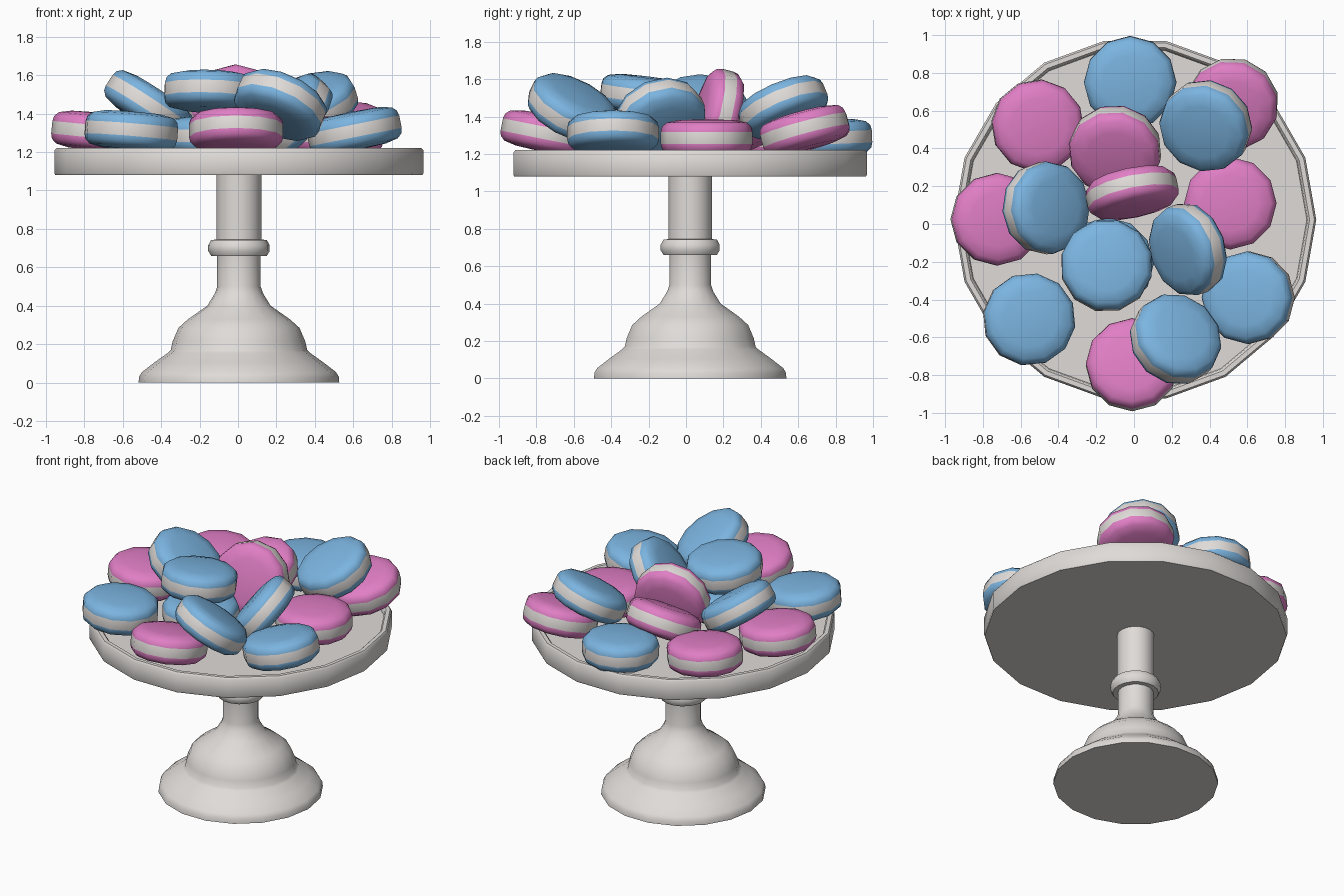
import bpy, bmesh, math
from mathutils import Vector

if "Cube" in bpy.data.objects:
    bpy.data.objects.remove(bpy.data.objects["Cube"])


def material(name, rgb):
    m = bpy.data.materials.new(name)
    m.diffuse_color = (*rgb, 1)
    m.use_nodes = True
    m.node_tree.nodes["Principled BSDF"].inputs["Base Color"].default_value = m.diffuse_color
    return m


CREAM = material("cream white", (0.74, 0.71, 0.69))
BLUE = material("sky blue", (0.20, 0.46, 0.75))
PINK = material("candy pink", (0.75, 0.21, 0.56))


def lathe(name, profile, sides, mats, rule=None, sharp=40):
    """Revolve (radius, z) points; rule(z) picks the material of each face."""
    bm = bmesh.new()
    rings = []
    for r, z in profile:
        if r == 0:
            rings.append([bm.verts.new((0, 0, z))] * sides)
        else:
            rings.append([bm.verts.new((r * math.cos(2 * math.pi * i / sides),
                                        r * math.sin(2 * math.pi * i / sides), z))
                          for i in range(sides)])
    for a, b in zip(rings, rings[1:]):
        for i in range(sides):
            j = (i + 1) % sides
            corners = list(dict.fromkeys((a[i], a[j], b[j], b[i])))
            f = bm.faces.new(corners)
            f.smooth = True
            if rule:
                f.material_index = rule(f.calc_center_median().z)
    bmesh.ops.recalc_face_normals(bm, faces=bm.faces)
    me = bpy.data.meshes.new(name)
    bm.to_mesh(me)
    bm.free()
    for m in mats:
        me.materials.append(m)
    me.set_sharp_from_angle(angle=math.radians(sharp))
    ob = bpy.data.objects.new(name, me)
    bpy.context.collection.objects.link(ob)
    return ob


# pedestal: stepped foot, bell, stem and collar
foot = lathe("pedestal", [
    (0, 0), (0.522, 0), (0.52, 0.03), (0.505, 0.055), (0.44, 0.105), (0.37, 0.155),
    (0.355, 0.17), (0.345, 0.215), (0.315, 0.285), (0.265, 0.33), (0.165, 0.40),
    (0.125, 0.465), (0.113, 0.50), (0.113, 0.66), (0.145, 0.66), (0.16, 0.685),
    (0.16, 0.715), (0.145, 0.742), (0.117, 0.745), (0.117, 1.09), (0, 1.09)], 18, [CREAM])

# plate with a low raised rim
plate = lathe("plate", [
    (0, 1.08), (0.955, 1.08), (0.96, 1.09), (0.96, 1.208), (0.95, 1.22),
    (0.925, 1.22), (0.915, 1.21), (0.91, 1.18), (0, 1.18)], 18, [CREAM])
for ob in (foot, plate):
    ob.location = (0.005, 0.0225, 0)

# sandwich biscuits: colour, centre, direction of the top face
half = [(0.245, 0.033), (0.238, 0.06), (0.215, 0.082), (0.15, 0.096), (0, 0.101)]
shape = [(r, -z) for r, z in reversed(half)] + half
biscuits = [
    # lower layer
    (PINK, (-0.725, 0.025, 1.305), (0.1, 0, 1)),
    (PINK, (-0.51, 0.52, 1.29), (0.07, -0.05, 1)),
    (BLUE, (-0.02, 0.75, 1.285), (0, -0.04, 1)),
    (PINK, (0.52, 0.635, 1.325), (-0.08, -0.27, 1)),
    (PINK, (0.51, 0.11, 1.285), (0, 0, 1)),
    (BLUE, (0.605, -0.39, 1.31), (-0.2, 0, 1)),
    (PINK, (-0.01, -0.745, 1.31), (0, 0.2, 1)),
    (BLUE, (-0.555, -0.505, 1.31), (0.08, 0.03, 1)),
    (BLUE, (-0.14, -0.21, 1.285), (0, 0, 1)),
    # upper layer, leaning on the others
    (PINK, (-0.1, 0.39, 1.36), (-0.1, -0.5, 1)),
    (PINK, (-0.01, 0.165, 1.41), (0.2, -0.95, 0.25)),
    (BLUE, (-0.465, 0.085, 1.44), (0.65, 0.05, 1)),
    (BLUE, (-0.145, -0.22, 1.515), (0.03, 0.12, 1)),
    (BLUE, (0.285, -0.135, 1.385), (-1, -0.35, 0.85)),
    (BLUE, (0.22, -0.61, 1.445), (0.45, 0.5, 1)),
    (BLUE, (0.38, 0.52, 1.45), (-0.3, -0.42, 1)),
]
for n, (colour, centre, up) in enumerate(biscuits):
    b = lathe(f"biscuit_{n + 1}", shape, 12, [colour, CREAM],
              rule=lambda z: 1 if abs(z) < 0.03 else 0, sharp=60)
    b.location = centre
    b.rotation_mode = 'QUATERNION'
    b.rotation_quaternion = Vector(up).to_track_quat('Z', 'Y')
